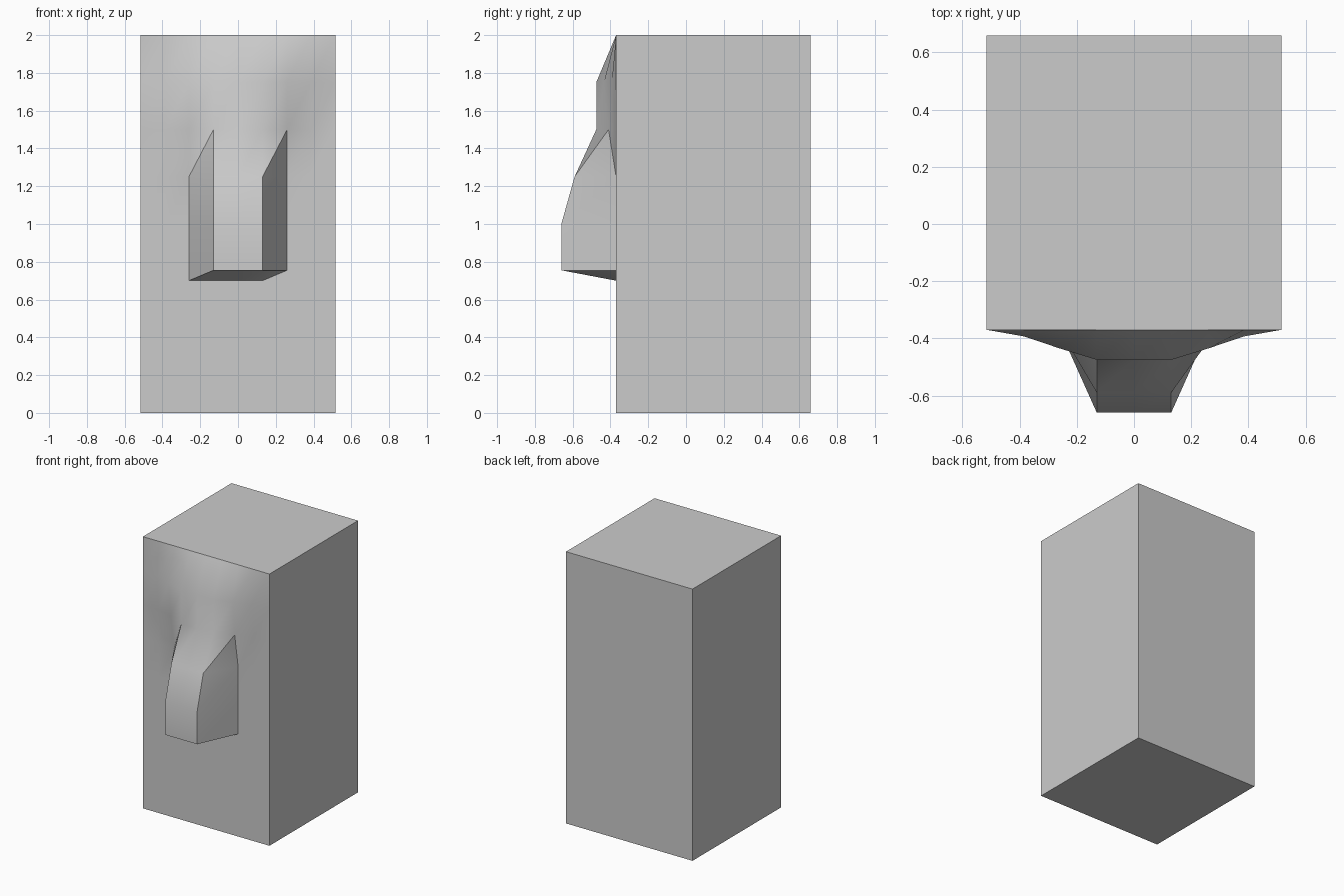
import bpy, bmesh, math

if "Cube" in bpy.data.objects:
    bpy.data.objects.remove(bpy.data.objects["Cube"])

W, FRONT, BACK, TOP = 0.515, -0.37, 0.66, 2.0
xs = [-W, -0.385, -0.26, -0.13, 0, 0.13, 0.26, 0.385, W]

# rows of the front relief: height, then projection at |x| = 0, .13, .26, .385, .515
rows = [
    (0.00, (0, 0, 0, 0, 0)),
    (0.70, (0, 0, 0, 0, 0)),
    (0.755, (0.29, 0.29, 0, 0, 0)),
    (1.00, (0.29, 0.29, 0, 0, 0)),
    (1.25, (0.22, 0.22, 0, 0, 0)),
    (1.50, (0.105, 0.105, 0.04, 0, 0)),
    (1.75, (0.105, 0.105, 0.065, 0.023, 0)),
    (TOP, (0, 0, 0, 0, 0)),
]

bm = bmesh.new()
grid = []
for r, (z, depth) in enumerate(rows):
    line = []
    for i, x in enumerate(xs):
        # the right corner of the nose base meets the lip
        zz = 0.755 if (r == 1 and i == 6) else z
        line.append(bm.verts.new((x, FRONT - depth[abs(i - 4)], zz)))
    grid.append(line)

# front face with nose and brow, all split along the same diagonal
for lo, hi in zip(grid, grid[1:]):
    for i in range(len(xs) - 1):
        bm.faces.new((lo[i], lo[i + 1], hi[i + 1]))
        bm.faces.new((lo[i], hi[i + 1], hi[i]))

# plain block behind the front
bl, br, tr, tl = [bm.verts.new((x, BACK, z)) for x, z in
                  ((-W, 0), (W, 0), (W, TOP), (-W, TOP))]
bm.faces.new((br, bl, tl, tr))
bm.faces.new(grid[-1] + [tr, tl])
bm.faces.new(grid[0][::-1] + [bl, br])
bm.faces.new([row[-1] for row in grid][::-1] + [br, tr])
bm.faces.new([row[0] for row in grid] + [tl, bl])

bmesh.ops.remove_doubles(bm, verts=bm.verts, dist=0.0005)
bmesh.ops.recalc_face_normals(bm, faces=bm.faces)

mesh = bpy.data.meshes.new("block_with_nose")
bm.to_mesh(mesh)
bm.free()
block = bpy.data.objects.new("block_with_nose", mesh)
bpy.context.collection.objects.link(block)
bpy.context.view_layer.objects.active = block
block.select_set(True)
bpy.ops.object.shade_smooth_by_angle(angle=math.radians(35))
